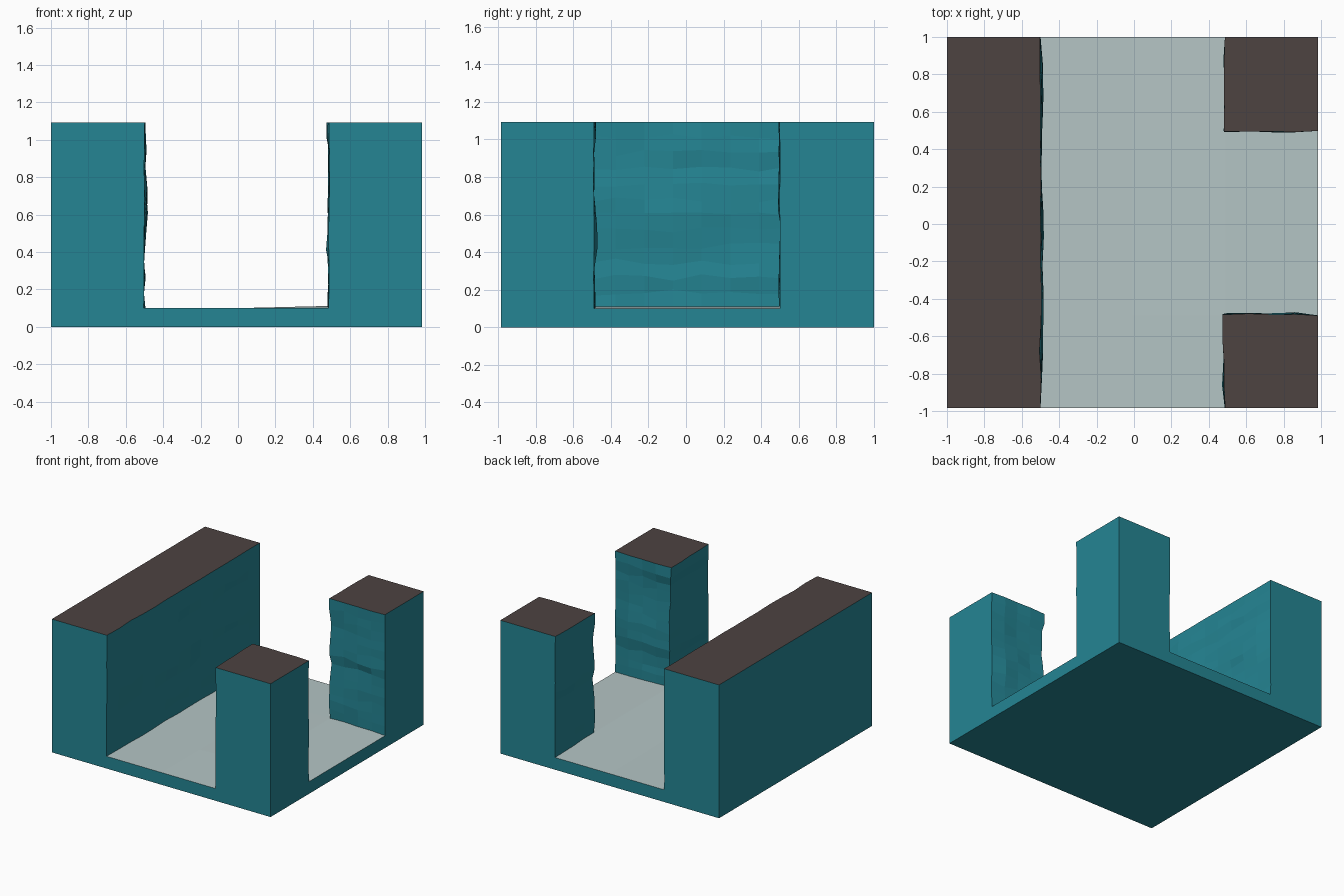
import bpy, bmesh, random
from mathutils import Vector, noise

if "Cube" in bpy.data.objects:
    bpy.data.objects.remove(bpy.data.objects["Cube"])

random.seed(4)
X0, X1, Y0, Y1 = -1.0, 0.985, -0.985, 1.0   # tile border
FLOOR, TOP = 0.1, 1.093


def material(name, rgb):
    m = bpy.data.materials.new(name)
    m.diffuse_color = (*rgb, 1)
    m.use_nodes = True
    m.node_tree.nodes["Principled BSDF"].inputs["Base Color"].default_value = m.diffuse_color
    return m


TEAL = material("teal stone", (0.018, 0.235, 0.295))
CAP = material("dark brown top", (0.074, 0.056, 0.053))
PALE = material("pale grey floor", (0.46, 0.56, 0.56))


def grid_box(lo, hi, seg):
    """Box with each side split into a grid."""
    bm = bmesh.new()
    bmesh.ops.create_cube(bm, size=1)
    for v in bm.verts:
        v.co = [lo[i] if v.co[i] < 0 else hi[i] for i in range(3)]
    for axis in range(3):
        normal = Vector([float(i == axis) for i in range(3)])
        for k in range(1, seg[axis]):
            p = Vector(lo)
            p[axis] = lo[axis] + (hi[axis] - lo[axis]) * k / seg[axis]
            bmesh.ops.bisect_plane(bm, geom=bm.verts[:] + bm.edges[:] + bm.faces[:],
                                   plane_co=p, plane_no=normal)
    bm.normal_update()
    return bm


def finish(bm, name, top_material):
    for f in bm.faces:
        f.material_index = 1 if f.normal.z > 0.8 and f.calc_center_median().z > top_material[1] else 0
    me = bpy.data.meshes.new(name)
    bm.to_mesh(me)
    bm.free()
    me.materials.append(TEAL)
    me.materials.append(top_material[0])
    ob = bpy.data.objects.new(name, me)
    bpy.context.collection.objects.link(ob)


def rough_block(name, lo, hi, seg, rough):
    """Block with hewn stone sides; rough lists (axis, direction) of those sides."""
    bm = grid_box(lo, hi, seg)
    sides = [f for f in bm.faces if f.normal.z > 0.9 or f.normal.z < -0.9]
    rows = [random.uniform(-0.006, 0.008) for _ in range(seg[2] + 1)]
    moves = {}
    for v in bm.verts:
        row = round((v.co.z - lo[2]) / (hi[2] - lo[2]) * seg[2])
        on_border = (abs(v.co.x - X1) < 1e-4 or abs(v.co.y - Y0) < 1e-4
                     or abs(v.co.y - Y1) < 1e-4)
        move = Vector()
        for axis, d in rough:
            plane = hi[axis] if d > 0 else lo[axis]
            if abs(v.co[axis] - plane) < 1e-4:
                n = noise.noise(v.co * 3.1 + Vector((7, 3, 5)) * (axis + 1))
                amount = 0.004 + rows[row] + 0.012 * n + random.uniform(-0.004, 0.004)
                move[axis] = d * amount * (0.2 if on_border else 1)
                # irregular courses along the side
                if not on_border and 0 < row < seg[2]:
                    move.z = random.uniform(-0.018, 0.018)
        moves[v] = move
    for v, m in moves.items():
        v.co += m
    # the underside rests on the slab and is left open
    bmesh.ops.delete(bm, geom=[f for f in sides if f.normal.z < -0.9], context='FACES')
    bm.normal_update()
    finish(bm, name, (CAP, TOP - 0.03))


# floor slab, very slightly raised toward the side opening
slab = grid_box((X0, Y0, 0), (X1, Y1, FLOOR), (4, 4, 1))
for v in slab.verts:
    if v.co.z > 0.05 and 0.3 < v.co.x < 0.7 and abs(v.co.y) < 0.7:
        v.co.z += 0.012
finish(slab, "floor_slab", (PALE, 0.05))

# long wall on the left, hewn on the corridor side
rough_block("long_wall", (X0, Y0, FLOOR), (-0.502, Y1, TOP), (1, 13, 12), [(0, 1)])

# corner pillars, hewn on both corridor sides
rough_block("front_pillar", (0.488, Y0, FLOOR), (X1, -0.492, TOP), (4, 4, 13),
            [(0, -1), (1, 1)])
rough_block("back_pillar", (0.488, 0.5, FLOOR), (X1, Y1, TOP), (4, 4, 13),
            [(0, -1), (1, -1)])
